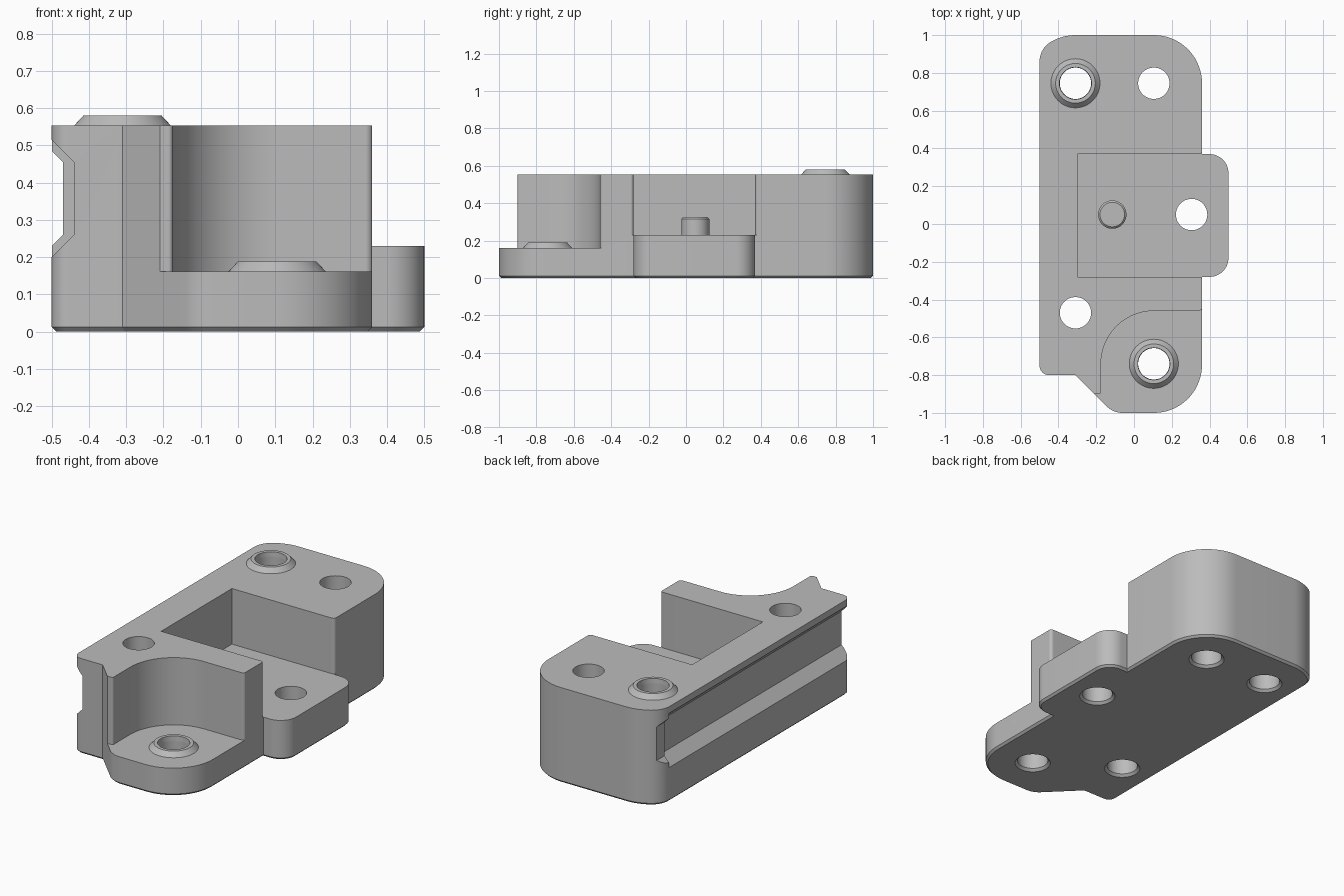
import bpy, bmesh, math
from mathutils import Vector, Matrix

if "Cube" in bpy.data.objects:
    bpy.data.objects.remove(bpy.data.objects["Cube"], do_unlink=True)

grey = bpy.data.materials.new("plain grey")
grey.use_nodes = True
COLOUR = (0.5, 0.5, 0.5, 1)
grey.diffuse_color = COLOUR
grey.node_tree.nodes["Principled BSDF"].inputs["Base Color"].default_value = COLOUR

TOP, SHELF, TAB, HOLE = 0.553, 0.162, 0.23, 0.083


def make_object(name, bm):
    bmesh.ops.recalc_face_normals(bm, faces=bm.faces)
    mesh = bpy.data.meshes.new(name)
    bm.to_mesh(mesh)
    bm.free()
    mesh.materials.append(grey)
    obj = bpy.data.objects.new(name, mesh)
    bpy.context.collection.objects.link(obj)
    return obj


def rounded(corners):
    """Outline from (x, y, fillet radius) corners."""
    out = []
    for i, (x, y, r) in enumerate(corners):
        p = Vector((x, y))
        if r == 0:
            out.append(p)
            continue
        a = (Vector(corners[i - 1][:2]) - p).normalized()
        b = (Vector(corners[(i + 1) % len(corners)][:2]) - p).normalized()
        half = a.angle(b) / 2
        centre = p + (a + b).normalized() * r / math.sin(half)
        start = p + a * r / math.tan(half) - centre
        end = p + b * r / math.tan(half) - centre
        sweep = start.angle_signed(end)
        steps = max(3, round(abs(sweep) / math.radians(5)))
        for k in range(steps + 1):
            out.append(centre + Matrix.Rotation(-sweep * k / steps, 2) @ start)
    return out


def inset(points, d):
    """Move a clockwise outline inward by d."""
    out = []
    for i, p in enumerate(points):
        e = (p - points[i - 1]).normalized()
        f = (points[(i + 1) % len(points)] - p).normalized()
        n, m = Vector((e.y, -e.x)), Vector((f.y, -f.x))
        out.append(p + (n + m) * d / (1 + n.dot(m)))
    return out


def prism(name, layers):
    """Stack outlines, given as (points, z), into a closed solid."""
    bm = bmesh.new()
    rings = [[bm.verts.new((p.x, p.y, z)) for p in pts] for pts, z in layers]
    for low, high in zip(rings, rings[1:]):
        for i in range(len(low)):
            bm.faces.new((low[i - 1], low[i], high[i], high[i - 1]))
    bm.faces.new(rings[0])
    bm.faces.new(rings[-1])
    return make_object(name, bm)


def lathe(name, profile, centre, closed=False):
    """Spin an (r, z) profile about a vertical axis."""
    bm = bmesh.new()
    verts = [bm.verts.new((r, 0, z)) for r, z in profile]
    pairs = list(zip(verts, verts[1:])) + ([(verts[-1], verts[0])] if closed else [])
    edges = [bm.edges.new(p) for p in pairs]
    bmesh.ops.spin(bm, geom=verts + edges, axis=(0, 0, 1), cent=(0, 0, 0),
                   angle=math.tau, steps=64, use_merge=True)
    bmesh.ops.remove_doubles(bm, verts=bm.verts, dist=1e-5)
    bmesh.ops.translate(bm, verts=bm.verts, vec=(*centre, 0))
    return make_object(name, bm)


def cut(body, cutter):
    cutter.hide_render = True
    mod = body.modifiers.new("cut", "BOOLEAN")
    mod.operation, mod.solver, mod.object = "DIFFERENCE", "EXACT", cutter
    bpy.context.view_layer.update()
    graph = bpy.context.evaluated_depsgraph_get()
    mesh = bpy.data.meshes.new_from_object(body.evaluated_get(graph))
    body.modifiers.clear()
    body.data = mesh
    bpy.data.objects.remove(cutter, do_unlink=True)


# Main block with side tab and chamfered underside
outline = rounded([
    (-0.5, 0.93, 0.12), (-0.378, 1, 0.255), (0.36, 1, 0.255),
    (0.36, 0.37, 0), (0.5, 0.37, 0.1), (0.5, -0.28, 0.1), (0.36, -0.28, 0),
    (0.36, -1, 0.255), (-0.11, -1, 0.12), (-0.31, -0.8, 0), (-0.5, -0.8, 0.05)])
body = prism("block", [(inset(outline, 0.012), 0), (outline, 0.012), (outline, TOP)])

# Pocket above the tab
pocket = rounded([
    (-0.298, 0.37, 0), (0.362, 0.37, 0.02), (0.362, 0.41, 0), (0.7, 0.41, 0),
    (0.7, -0.32, 0), (0.362, -0.32, 0), (0.362, -0.28, 0.02), (-0.298, -0.28, 0)])
cut(body, prism("pocket_cutter", [(pocket, TAB), (pocket, 1)]))

# Low shelf at the front with a curved wall
shelf = rounded([
    (0.362, -0.43, 0), (0.7, -0.43, 0), (0.7, -1.2, 0), (-0.4, -1.2, 0),
    (-0.4, -0.9, 0), (-0.175, -0.9, 0.012), (-0.175, -0.46, 0.28), (0.362, -0.46, 0.02)])
cut(body, prism("shelf_cutter", [(shelf, SHELF), (shelf, 1)]))

# Lengthwise groove on the right side, shallower at the rear
for depth, y0, y1 in ((0.06, -1.2, 0.87), (0.03, 0.8, 1.2)):
    x = -0.5 + depth
    groove = [Vector(p) for p in ((x, 0.26), (x, 0.455), (x - 0.2, 0.655), (x - 0.2, 0.06))]
    cutter = prism("groove_cutter", [(groove, -y0), (groove, -y1)])
    cutter.data.transform(Matrix.Rotation(math.pi / 2, 4, "X"))
    cut(body, cutter)

# Screw holes, countersunk underneath
rear, front = (-0.31, 0.745), (0.105, -0.74)
for centre in (rear, front, (0.105, 0.745), (0.305, 0.05), (-0.31, -0.47)):
    drill = [(0, -0.014), (HOLE + 0.028, -0.014), (HOLE, 0.014), (HOLE, 1), (0, 1)]
    cut(body, lathe("drill", drill, centre))

# Raised collars around two holes
parts = [body]
for name, centre, z in (("rear_collar", rear, TOP), ("front_collar", front, SHELF)):
    ring = [(HOLE, z), (0.13, z), (0.105, z + 0.027), (HOLE + 0.002, z + 0.027)]
    parts.append(lathe(name, ring, centre, closed=True))

# Locating pin in the pocket
pin = [(0, TAB), (0.075, TAB), (0.075, 0.316), (0.065, 0.326), (0, 0.326)]
parts.append(lathe("pin", pin, (-0.115, 0.05)))

bpy.ops.object.select_all(action="DESELECT")
for part in parts:
    part.select_set(True)
bpy.context.view_layer.objects.active = body
bpy.ops.object.shade_smooth_by_angle(angle=math.radians(25))
